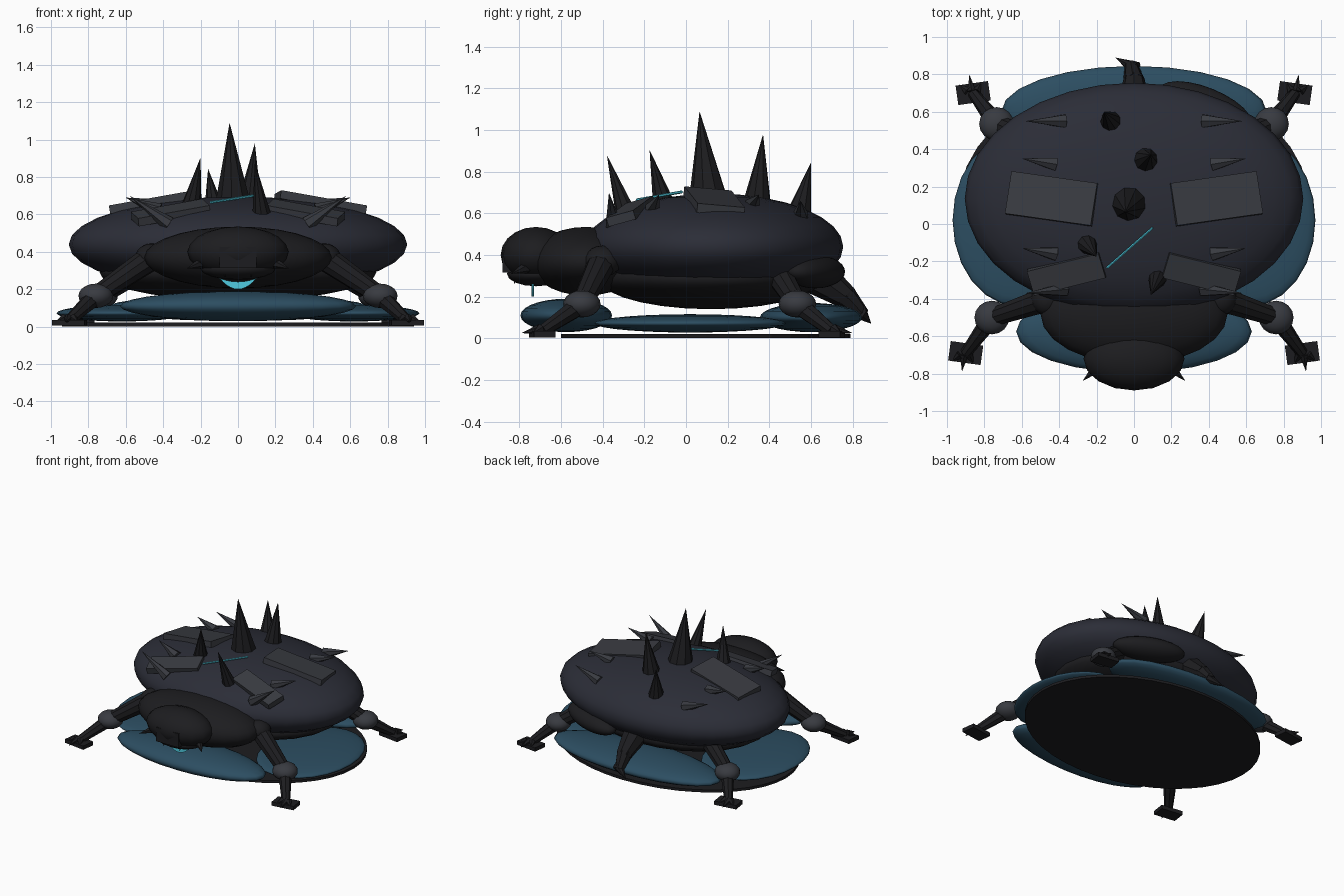
import bpy, bmesh, math
from mathutils import Vector, Matrix

if "Cube" in bpy.data.objects:
    bpy.data.objects.remove(bpy.data.objects["Cube"])


def mat(name, rgb):
    m = bpy.data.materials.new(name)
    m.diffuse_color = (*rgb, 1)
    m.use_nodes = True
    m.node_tree.nodes["Principled BSDF"].inputs["Base Color"].default_value = m.diffuse_color
    return m


BLACK = mat("black_hide", (0.012, 0.012, 0.014))
SHELL = mat("shell_slate", (0.024, 0.026, 0.038))
STONE = mat("stone_grey", (0.04, 0.043, 0.052))
WATER = mat("deep_blue", (0.025, 0.075, 0.12))
GLOW = mat("glow_cyan", (0.08, 0.6, 0.75))


def finish(name, bm, matrix, material, smooth=False):
    bmesh.ops.transform(bm, matrix=matrix, verts=bm.verts)
    bmesh.ops.recalc_face_normals(bm, faces=bm.faces)
    for f in bm.faces:
        f.smooth = smooth
    me = bpy.data.meshes.new(name)
    bm.to_mesh(me)
    bm.free()
    me.materials.append(material)
    ob = bpy.data.objects.new(name, me)
    bpy.context.collection.objects.link(ob)
    return ob


def place(loc, scale=(1, 1, 1), rot=(0, 0, 0)):
    r = [math.radians(a) for a in rot]
    turn = Matrix.Rotation(r[2], 4, 'Z') @ Matrix.Rotation(r[1], 4, 'Y') @ Matrix.Rotation(r[0], 4, 'X')
    return Matrix.Translation(loc) @ turn @ Matrix.Diagonal((*scale, 1))


def blob(name, loc, radii, material, rot=(0, 0, 0), seg=24, rings=14):
    bm = bmesh.new()
    bmesh.ops.create_uvsphere(bm, u_segments=seg, v_segments=rings, radius=1)
    return finish(name, bm, place(loc, radii, rot), material, True)


def box(name, loc, size, material, rot=(0, 0, 0)):
    bm = bmesh.new()
    bmesh.ops.create_cube(bm, size=1)
    return finish(name, bm, place(loc, size, rot), material)


def taper(name, a, b, r1, r2, material, seg=8):
    a, b = Vector(a), Vector(b)
    d = b - a
    bm = bmesh.new()
    bmesh.ops.create_cone(bm, cap_ends=True, segments=seg, radius1=r1, radius2=r2, depth=d.length)
    m = Matrix.Translation((a + b) / 2) @ d.to_track_quat('Z', 'Y').to_matrix().to_4x4()
    return finish(name, bm, m, material)


C, R = Vector((0, 0.135, 0.44)), (0.905, 0.62, 0.255)


def shell_z(x, y):
    return C.z + R[2] * math.sqrt(max(0, 1 - (x / R[0])**2 - ((y - C.y) / R[1])**2))


# Ground disc and surrounding water lobes
bm = bmesh.new()
bmesh.ops.create_cone(bm, cap_ends=True, segments=40, radius1=1, radius2=1, depth=0.02)
finish("base_disc", bm, place((0, 0.095, 0.012), (0.94, 0.695, 1)), BLACK)
blob("front_water", (0, -0.575, 0.11), (0.63, 0.22, 0.08), WATER)
blob("back_water", (0, 0.6, 0.10), (0.71, 0.245, 0.07), WATER)
for s in (-1, 1):
    blob("side_water", (s * 0.62, 0.02, 0.072), (0.35, 0.46, 0.044), WATER)

# Shell, underbody, rear haunch
blob("shell", C, R, SHELL, seg=32, rings=16)
blob("underbody", (0, 0.12, 0.29), (0.74, 0.54, 0.15), BLACK)
blob("rear_haunch", (0.38, 0.62, 0.32), (0.27, 0.11, 0.08), BLACK, rot=(0, 0, -22))

# Neck and head
blob("neck", (0, -0.48, 0.37), (0.5, 0.27, 0.165), BLACK)
blob("head", (0, -0.72, 0.40), (0.27, 0.17, 0.135), BLACK, seg=16, rings=10)
box("snout", (0, -0.82, 0.37), (0.2, 0.12, 0.11), BLACK)
blob("jaw", (0, -0.72, 0.31), (0.2, 0.14, 0.06), BLACK, seg=16, rings=8)
for s in (-1, 1):
    taper("cheek_spike", (s * 0.2, -0.77, 0.34), (s * 0.275, -0.84, 0.31), 0.03, 0, BLACK, 6)
    taper("fang", (s * 0.07, -0.81, 0.33), (s * 0.07, -0.825, 0.26), 0.022, 0, BLACK, 6)

# Glowing mouth crescent
bm = bmesh.new()
n = 10
arc = lambda t, d: Vector((0.1 * t, 0, 0.26 - d * (1 - t * t)))
ts = [2 * i / n - 1 for i in range(n + 1)]
outline = [arc(t, 0.06) for t in ts] + [arc(t, 0.02) for t in reversed(ts[1:-1])]
face = bm.faces.new([bm.verts.new(p) for p in outline])
ext = bmesh.ops.extrude_face_region(bm, geom=[face])
for v in ext["geom"]:
    if isinstance(v, bmesh.types.BMVert):
        v.co.y += 0.012
finish("mouth_glow", bm, Matrix.Translation((0, -0.741, 0)), GLOW)

# Legs: thigh, knee, shin, foot and claws
for s in (-1, 1):
    for label, d, hip, knee, foot in (
            ("front", -1, (0.46, -0.40, 0.37), (0.76, -0.5, 0.165), (0.9, -0.69)),
            ("back", 1, (0.46, 0.42, 0.35), (0.735, 0.535, 0.165), (0.86, 0.7))):
        h, k = (Vector((s * p[0], p[1], p[2])) for p in (hip, knee))
        f = Vector((s * foot[0], foot[1], 0.02))
        blob(label + "_shoulder", h, (0.09, 0.09, 0.075), BLACK, seg=16, rings=10)
        taper(label + "_thigh", h, k, 0.07, 0.05, BLACK, 10)
        blob(label + "_knee", k, (0.093, 0.09, 0.065), STONE, seg=16, rings=10)
        taper(label + "_shin", k, f + Vector((0, 0, 0.015)), 0.05, 0.03, BLACK, 8)
        box(label + "_foot", f, (0.175, 0.105, 0.03), BLACK, rot=(0, 0, s * d * -8))
        for cx, cy in ((0.075, 0.045), (0.02, 0.1), (-0.045, 0.06)):
            tip = f + Vector((s * cx, d * cy, 0.005))
            taper(label + "_claw", f + Vector((s * cx * 0.4, d * 0.01, 0.025)), tip, 0.025, 0, BLACK, 6)

# Drooping tail with a hooked tip
taper("tail_base", (0, 0.6, 0.32), (0, 0.78, 0.19), 0.1, 0.055, BLACK)
taper("tail_middle", (0, 0.76, 0.205), (-0.015, 0.85, 0.11), 0.06, 0.035, BLACK)
taper("tail_tip", (0.01, 0.83, 0.13), (-0.1, 0.89, 0.07), 0.04, 0, BLACK)

# Tall spikes along the back: base x, y, radius, tip
for x, y, r, tip in ((-0.025, 0.11, 0.1, (-0.045, 0.065, 1.09)),
                     (0.06, 0.34, 0.072, (0.09, 0.37, 0.98)),
                     (-0.255, -0.1, 0.06, (-0.2, -0.175, 0.905)),
                     (0.13, -0.28, 0.055, (0.09, -0.38, 0.88)),
                     (-0.12, 0.54, 0.065, (-0.16, 0.6, 0.845))):
    taper("back_spike", (x, y, shell_z(x, y) - 0.05), tip, r, 0, BLACK, 9)

# Low thorns along the shell flanks, and stone plates
for s in (-1, 1):
    for bx, by, tx, ty, tz in ((0.37, -0.35, 0.58, -0.37, 0.7), (0.42, -0.16, 0.6, -0.13, 0.69),
                               (0.42, 0.32, 0.6, 0.35, 0.69), (0.37, 0.55, 0.58, 0.55, 0.66)):
        taper("flank_thorn", (s * bx, by, shell_z(bx, by) - 0.01), (s * tx, ty, tz), 0.04, 0, STONE, 6)
    box("rear_plate", (s * 0.44, 0.135, 0.657), (0.47, 0.23, 0.045), STONE, rot=(-5, s * 10, s * 8))
    box("front_plate", (s * 0.36, -0.265, 0.61), (0.4, 0.14, 0.045), STONE, rot=(15, s * 10, s * -14))

# Glowing crack across the shell
taper("shell_crack_glow", (-0.145, -0.235, 0.665), (0.1, -0.02, 0.703), 0.007, 0.007, GLOW, 6)
